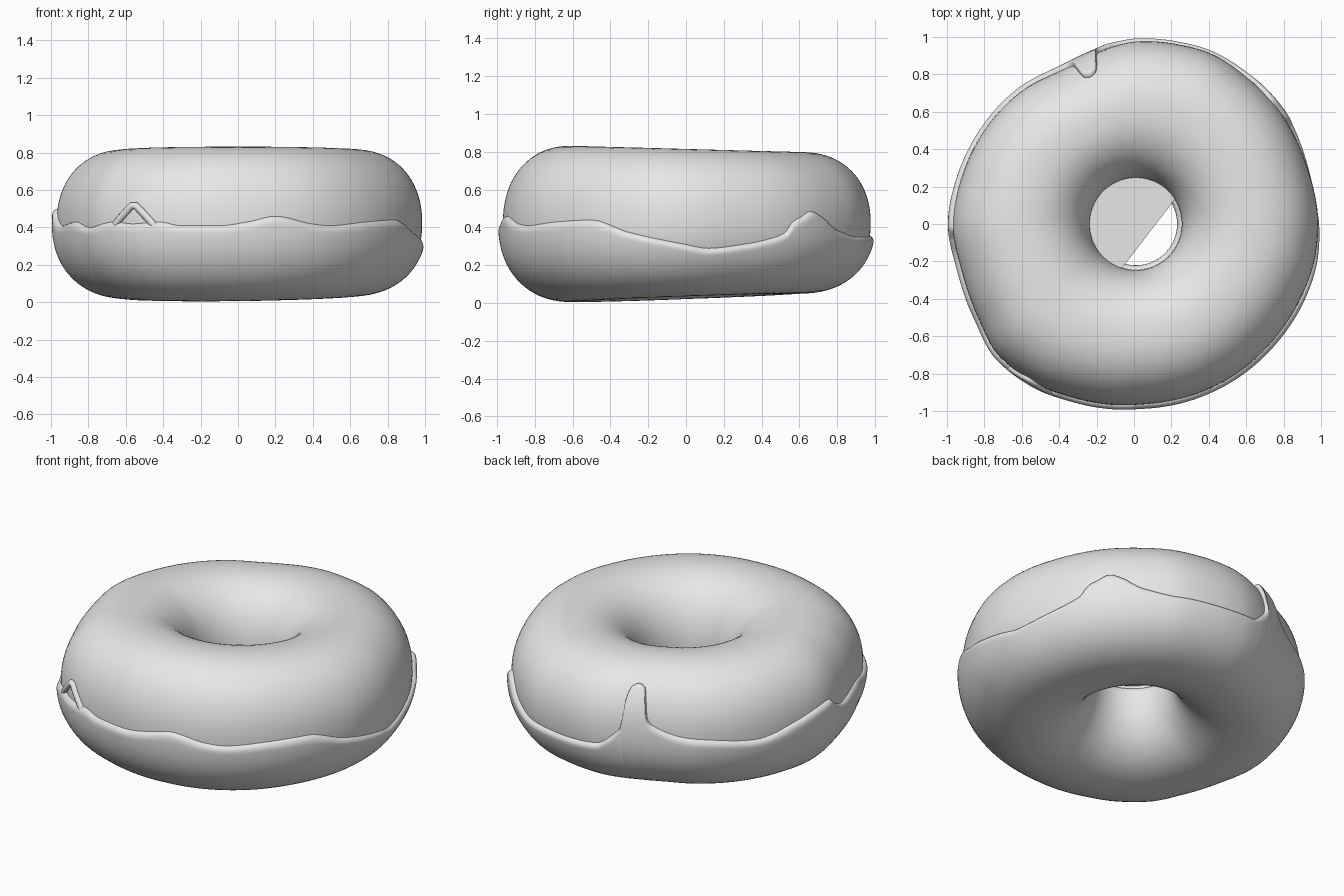
import bpy, bmesh, math
from mathutils import Vector

if "Cube" in bpy.data.objects:
    bpy.data.objects.remove(bpy.data.objects["Cube"])

grey = bpy.data.materials.new("plain_grey")
grey.diffuse_color = (0.8, 0.8, 0.8, 1)
grey.use_nodes = True
grey.node_tree.nodes["Principled BSDF"].inputs["Base Color"].default_value = grey.diffuse_color

MID, T, N = 0.42, 0.025, 2.2      # widest height, icing thickness, roundness of section

# outer radius of the icing by compass angle
RADIUS = [(0, 1.01), (18, 1.0), (37, 1.01), (53, 1.015), (65, 1.025), (75, 1.015), (90, 1.0),
          (97, .98), (106, .95), (116, .935), (130, .955), (150, .97), (165, .98), (180, .995),
          (195, .98), (210, .995), (225, 1.035), (237, 1.03), (250, 1.01), (262, 1.0), (275, .99),
          (305, .995), (320, .995), (335, 1.0), (350, 1.01)]
# height of the icing's wavy edge by compass angle, with drips
EDGE = [(0, .31), (7, .29), (18, .31), (27, .34), (32, .37), (35, .43), (38, .455), (42, .485),
        (46, .46), (53, .39), (65, .35), (80, .35), (93, .36), (100, .44), (102.3, .5), (103, .64),
        (104, .695), (106.5, .71), (109, .695), (110, .64), (111, .54), (113, .5), (124, .44),
        (134, .425), (150, .40), (165, .45), (176, .49), (181, .5), (185, .45), (192, .41),
        (206, .43), (217, .40), (229, .43), (236, .42), (245, .43), (252, .41), (264, .41),
        (273, .43), (282, .46), (294, .42), (300, .41), (315, .43), (329, .44), (342, .375)]


def smooth_lookup(table, a):
    """Periodic monotone cubic through the table."""
    n = len(table)
    a %= 360

    def pt(i):
        return table[i % n][0] + 360 * (i // n), table[i % n][1]

    def slope(i):
        (x0, y0), (x1, y1) = pt(i), pt(i + 1)
        return (y1 - y0) / (x1 - x0)

    def tangent(i):
        s, t = slope(i - 1), slope(i)
        return 0 if s * t <= 0 else 2 * s * t / (s + t)

    i = max(k for k in range(n) if table[k][0] <= a)
    (x0, y0), (x1, y1) = pt(i), pt(i + 1)
    h = x1 - x0
    u = (a - x0) / h
    return (y0 * (2*u**3 - 3*u*u + 1) + y1 * (3*u*u - 2*u**3)
            + h * tangent(i) * (u**3 - 2*u*u + u) + h * tangent(i + 1) * (u**3 - u*u))


def spow(v, p):
    return math.copysign(abs(v) ** p, v)


def half_heights(deg):
    """Section height above and below MID; top and bottom both tilt a little."""
    x, y = 0.62 * math.cos(math.radians(deg)), 0.62 * math.sin(math.radians(deg))
    return 0.815 - 0.027 * y - MID, MID - (0.028 + 0.036 * y + 0.012 * x) - T


def ring_section(deg):
    """Half width and centre radius of the dough section."""
    outer = smooth_lookup(RADIUS, deg) - T
    inner = 0.245 + 0.01 * math.cos(math.radians(deg))
    return (outer - inner) / 2, (outer + inner) / 2


def surface(deg, phi, off=0.0):
    """Point on the dough ring, pushed out by off."""
    th = math.radians(deg)
    a, c = ring_section(deg)
    up, down = half_heights(deg)
    cs, sn = math.cos(phi), math.sin(phi)
    b = up if sn >= 0 else down
    nrm = Vector((spow(cs, 2 - 2 / N) / a, spow(sn, 2 - 2 / N) / b)).normalized()
    r = c + a * spow(cs, 2 / N) + nrm.x * off
    return r * math.cos(th), r * math.sin(th), MID + b * spow(sn, 2 / N) + nrm.y * off


def edge_phi(deg, z):
    up, down = half_heights(deg)
    s = (z - MID) / (up if z > MID else down)
    return math.asin(max(-1, min(1, spow(s, N / 2))))


def finish(name, bm, smooth=True):
    bmesh.ops.recalc_face_normals(bm, faces=bm.faces)
    me = bpy.data.meshes.new(name)
    bm.to_mesh(me)
    bm.free()
    ob = bpy.data.objects.new(name, me)
    bpy.context.collection.objects.link(ob)
    me.materials.append(grey)
    for p in me.polygons:
        p.use_smooth = smooth
    return ob


def lattice(name, rings, closed):
    bm = bmesh.new()
    vs = [[bm.verts.new(p) for p in ring] for ring in rings]
    m = len(vs[0])
    for i in range(len(vs)):
        p, q = vs[i], vs[(i + 1) % len(vs)]
        for j in range(m if closed else m - 1):
            k = (j + 1) % m
            bm.faces.new((p[j], q[j], q[k], p[k]))
    return finish(name, bm)


# dough ring
lattice("dough", [[surface(d * 2.5, 2 * math.pi * j / 72) for j in range(72)]
                  for d in range(144)], True)

# icing shell under the dough, with rounded edges
rings, ROWS = [], 56
for k in range(720):
    deg = k * 0.5
    start = -math.pi - 0.05
    end = edge_phi(deg, smooth_lookup(EDGE, deg))
    ring = []
    for j in range(ROWS + 1):
        phi = start + (end - start) * (1 - math.cos(math.pi * j / ROWS)) / 2
        d = max(0.0, min(phi - start, end - phi)) * 0.38
        off = (T + .004) * math.sqrt(max(0.0, 1 - max(0.0, 1 - d / 0.03) ** 2)) - .004
        ring.append(surface(deg, phi, off))
    rings.append(ring)
lattice("icing", rings, False)

# small arched loop of icing at the front left
cu = bpy.data.curves.new("icing_loop", 'CURVE')
cu.dimensions = '3D'
cu.bevel_depth = 0.02
cu.bevel_resolution = 3
sp = cu.splines.new('POLY')
path = [(228.5, .395), (231, .44), (234, .49), (235.5, .515), (237, .515), (239, .485), (242, .435), (244, .395)]
sp.points.add(len(path) - 1)
for p, (deg, z) in zip(sp.points, path):
    p.co = (*surface(deg, edge_phi(deg, z), 0.002), 1)
sp.use_smooth = True
cu.materials.append(grey)
loop = bpy.data.objects.new("icing_loop", cu)
bpy.context.collection.objects.link(loop)

# thin web closing the back left half of the hole, just above the icing
bm = bmesh.new()
arc = [math.radians(33 + (252 - 33) * i / 32) for i in range(33)]
low, high = [[bm.verts.new((.01 + .255 * math.cos(t), .255 * math.sin(t), z)) for t in arc]
             for z in (.465, .475)]
bm.faces.new(low)
bm.faces.new(high)
for i in range(33):
    j = (i + 1) % 33
    bm.faces.new((low[i], low[j], high[j], high[i]))
finish("dough_web", bm, smooth=False)
